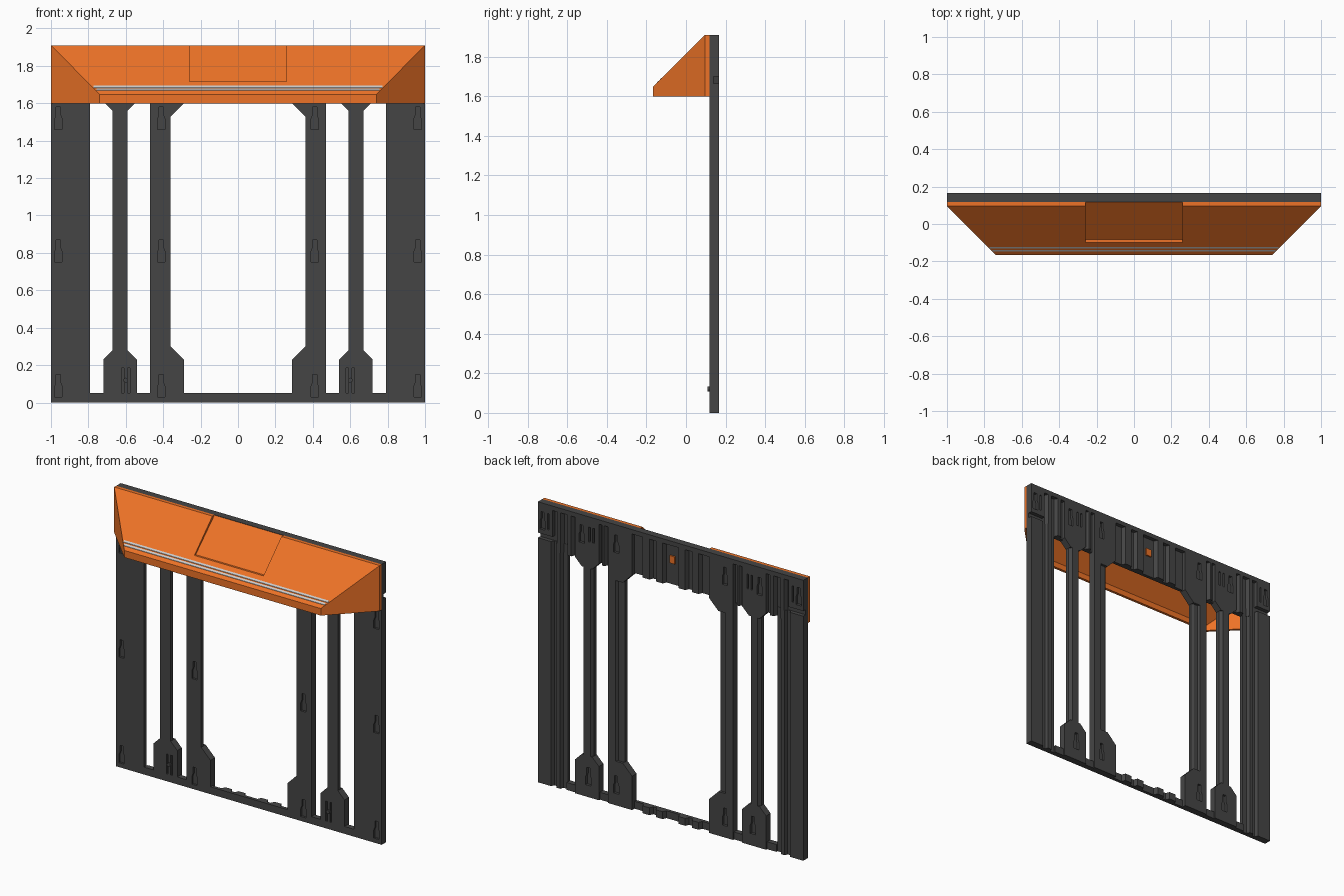
import bpy, bmesh, math

if "Cube" in bpy.data.objects:
    bpy.data.objects.remove(bpy.data.objects["Cube"])

F, B = 0.118, 0.166          # front and back of the frame


def material(name, color):
    m = bpy.data.materials.new(name)
    m.diffuse_color = color
    m.use_nodes = True
    m.node_tree.nodes["Principled BSDF"].inputs["Base Color"].default_value = m.diffuse_color
    return m


ORANGE = material("orange", (0.85, 0.17, 0.02, 1))
CHARCOAL = material("charcoal", (0.06, 0.06, 0.06, 1))


def finish(name, bm, mat):
    bmesh.ops.recalc_face_normals(bm, faces=bm.faces)
    me = bpy.data.meshes.new(name)
    bm.to_mesh(me)
    bm.free()
    ob = bpy.data.objects.new(name, me)
    bpy.context.collection.objects.link(ob)
    if mat:
        me.materials.append(mat)
    return ob


def prisms(name, items, mat=CHARCOAL, side=1):
    """items: (outline, axis, start, end); side=-1 mirrors in x"""
    bm = bmesh.new()
    place = {"x": lambda p, t: (t, p[0], p[1]),
             "y": lambda p, t: (p[0], t, p[1]),
             "z": lambda p, t: (p[0], p[1], t)}
    for pts, axis, a, b in items:
        rings = []
        for t in (a, b):
            co = [place[axis](p, t) for p in pts]
            rings.append([bm.verts.new((x * side, y, z)) for x, y, z in co])
        lo, hi = rings
        bm.faces.new(lo)
        bm.faces.new(hi)
        n = len(pts)
        for i in range(n):
            j = (i + 1) % n
            bm.faces.new((lo[i], lo[j], hi[j], hi[i]))
    return finish(name, bm, mat)


def hull(name, pts, mat):
    bm = bmesh.new()
    for x, y, z in pts:
        for s in (-1, 1):
            bm.verts.new((x * s, y, z))
    bmesh.ops.convex_hull(bm, input=bm.verts)
    bmesh.ops.dissolve_limit(bm, angle_limit=0.02, verts=bm.verts, edges=bm.edges)
    return finish(name, bm, mat)


def cut(targets, cutter):
    for ob in targets:
        mod = ob.modifiers.new("cut", "BOOLEAN")
        mod.operation, mod.solver, mod.object = "DIFFERENCE", "EXACT", cutter
        bpy.context.view_layer.objects.active = ob
        bpy.ops.object.modifier_apply(modifier=mod.name)
    bpy.data.objects.remove(cutter)


def rect(x0, x1, z0, z1):
    return [(x0, z0), (x1, z0), (x1, z1), (x0, z1)]


def keyhole(x, z):
    return [(x - .02, z), (x + .02, z), (x + .02, z + .055), (x + .012, z + .075),
            (x + .012, z + .12), (x - .012, z + .12), (x - .012, z + .075), (x - .02, z + .055)]


def ribbed(x0, x1, base, ribs):
    """plan profile: flat front, trapezoid ribs on the back"""
    pts = [(x1, F), (x0, F), (x0, base)]
    for a, b in ribs:
        pts += [(a - .012, base), (a, B), (b, B), (b + .012, base)]
    return pts + [(x1, base)]


for side, label in ((-1, "left"), (1, "right")):
    # wide outer column with a grooved back
    outer_plan = [(.79, F), (1, F), (1, B), (.90, B), (.89, .145), (.868, .145),
                  (.86, B), (.832, B), (.822, .142), (.79, .142)]
    outer = prisms(f"outer_column_{label}", [(outer_plan, "z", 0, 1.665)], side=side)
    # narrow column: foot, shaft, head
    slim_plan = [(.59, F), (.67, F), (.67, .145), (.655, B), (.605, B), (.59, .145)]
    foot = [(.54, 0), (.72, 0), (.72, .23), (.67, .28), (.59, .28), (.54, .23)]
    head = [(.59, 1.56), (.67, 1.56), (.72, 1.61), (.72, 1.88), (.54, 1.88), (.54, 1.61)]
    slim_foot = prisms(f"slim_foot_{label}", [(foot, "y", F, B)], side=side)
    slim_head = prisms(f"slim_head_{label}", [(head, "y", F, B)], side=side)
    prisms(f"slim_shaft_{label}", [(slim_plan, "z", .28, 1.56)], side=side)
    # inner column: foot, shaft, head
    inner_plan = [(.36, F), (.47, F), (.47, B), (.415, B), (.405, .15), (.375, .15), (.36, .142)]
    foot = [(.29, 0), (.47, 0), (.47, .30), (.36, .30), (.29, .23)]
    head = [(.36, 1.53), (.47, 1.53), (.47, 1.88), (.29, 1.88), (.29, 1.60)]
    inner = [prisms(f"inner_foot_{label}", [(foot, "y", F, B)], side=side),
             prisms(f"inner_shaft_{label}", [(inner_plan, "z", .30, 1.53)], side=side),
             prisms(f"inner_head_{label}", [(head, "y", F, B)], side=side)]
    # end block of the top panel
    block = prisms(f"end_block_{label}", [(rect(.89, 1, 1.70, 1.88), "y", F, B)], side=side)
    # bottom rail links
    prisms(f"rail_links_{label}", [(rect(a, b, 0, .05), "y", F, .155)
                                   for a, b in ((.47, .54), (.72, .79))], side=side)
    # keyhole pockets, front and back
    cut([outer], prisms("cutter", [(keyhole(.96, z), "y", .10, .132)
                                   for z in (.03, .75, 1.46)], side=side))
    cut(inner, prisms("cutter", [(keyhole(.41, z), "y", .10, .132) for z in (.03, .75, 1.46)]
                      + [(keyhole(.41, z), "y", .148, .2) for z in (.08, 1.72)], side=side))
    cut([slim_foot], prisms("cutter", [(rect(x, x + .012, .05, .185), "y", .10, .132)
                                       for x in (.578, .61)]
                            + [(keyhole(.62, .08), "y", .148, .2)], side=side))
    cut([slim_head], prisms("cutter", [(keyhole(.67, 1.72), "y", .148, .2),
                                       (rect(.575, .587, 1.74, 1.84), "y", .148, .2),
                                       (rect(.605, .617, 1.74, 1.84), "y", .148, .2)], side=side))
    cut([block], prisms("cutter", [(keyhole(.965, 1.73), "y", .148, .2),
                                   (rect(.915, .927, 1.74, 1.85), "y", .148, .2)], side=side))
    # small latch knob on the foot
    knob = [(.60 + .013 * math.cos(i * math.pi / 6), .12 + .013 * math.sin(i * math.pi / 6))
            for i in range(12)]
    prisms(f"latch_knob_{label}", [(knob, "y", .108, .122)], side=side)

# ribbed middle rail and top panel
middle = [(-.21, -.16), (-.11, -.06), (.06, .11), (.16, .21)]
prisms("bottom_rail", [(ribbed(-.29, .29, .14, middle), "z", 0, .05)])
side_ribs = [(.50, .515), (.75, .775), (.83, .855)]
ribs = [(-b, -a) for a, b in reversed(side_ribs)] + middle + side_ribs
prisms("top_panel", [(ribbed(-1, 1, .14, ribs), "z", 1.605, 1.90)])
prisms("top_rim", [(rect(-1, 1, 1.88, 1.91), "y", F, B)])
prisms("centre_plug", [(rect(-.02, .02, 1.75, 1.80), "y", .13, .15)], ORANGE)

# hollow sloping hood with a recessed door panel
hood = hull("hood", [(1, F, 1.6), (1, F, 1.91), (1, .096, 1.6), (1, .096, 1.91),
                     (.74, -B, 1.6), (.74, -B, 1.648)], ORANGE)
cut([hood], hull("cutter", [(.96, .2, 1.5), (.96, .2, 1.866), (.96, .08, 1.5), (.96, .08, 1.866),
                            (.732, -.148, 1.5), (.732, -.148, 1.638)], ORANGE))
door = [(-.12, 1.716), (-.084, 1.716), (.118, 1.908), (.15, 1.94), (.15, 2), (-.12, 2)]
cut([hood], prisms("cutter", [(door, "x", -.26, .26)], ORANGE))

# grey strips along the lower slope
strips = [(-.147, -.138), (-.132, -.123)]
prisms("hood_strips", [([(a, a + 1.808), (b, b + 1.808), (b, b + 1.817), (a, a + 1.817)],
                        "x", -.904 - a, .904 + a) for a, b in strips], None)
